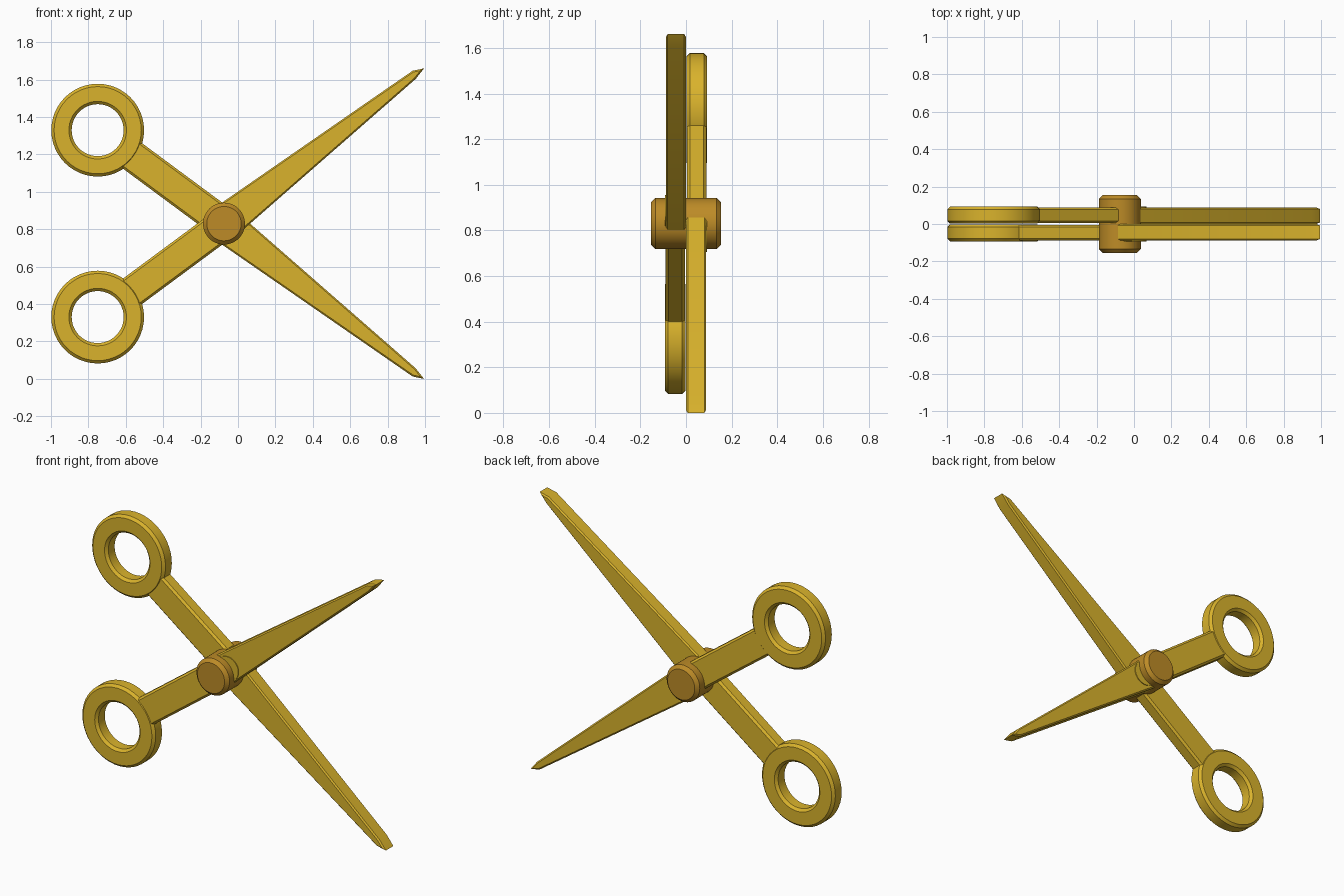
import bpy, bmesh, math
from mathutils import Vector, Matrix

if "Cube" in bpy.data.objects:
    bpy.data.objects.remove(bpy.data.objects["Cube"])

PX, PZ = -0.075, 0.83          # pivot position
ANG = math.radians(36.5)       # opening angle of each half
UX, UZ = math.cos(ANG), math.sin(ANG)


def material(name, rgb):
    m = bpy.data.materials.new(name)
    m.diffuse_color = (*rgb, 1)
    m.use_nodes = True
    m.node_tree.nodes["Principled BSDF"].inputs["Base Color"].default_value = m.diffuse_color
    return m


gold = material("gold", (0.70, 0.45, 0.025))
bronze = material("bronze", (0.51, 0.26, 0.02))


def finish(bm, name, mat):
    bmesh.ops.recalc_face_normals(bm, faces=bm.faces)
    me = bpy.data.meshes.new(name)
    bm.to_mesh(me)
    bm.free()
    me.materials.append(mat)
    ob = bpy.data.objects.new(name, me)
    bpy.context.collection.objects.link(ob)
    bpy.ops.object.select_all(action='DESELECT')
    bpy.context.view_layer.objects.active = ob
    ob.select_set(True)
    bpy.ops.object.shade_smooth_by_angle(angle=math.radians(30))
    return ob


def place(u, n, side):
    """Along/across the half's own axis -> world x, z; side -1 front, 1 back."""
    return PX + u * UX - n * UZ, PZ - side * (u * UZ + n * UX)


def prism(name, outline, y0, y1, side, bevel):
    """Flat outline given thickness, with chamfered front and back rims."""
    bm = bmesh.new()
    loops = []
    for y in (y0, y1):
        vs = []
        for u, n in outline:
            x, z = place(u, n, side)
            vs.append(bm.verts.new((x, side * y, z)))
        bm.faces.new(vs)
        loops.append(vs)
    a, b = loops
    for i in range(len(a)):
        j = (i + 1) % len(a)
        bm.faces.new((a[i], a[j], b[j], b[i]))
    rims = [e for e in bm.edges if abs(e.verts[0].co.y - e.verts[1].co.y) < 1e-6]
    bmesh.ops.bevel(bm, geom=rims, offset=bevel, segments=1, affect='EDGES')
    return finish(bm, name, gold)


def lathe(name, profile, x, z, mat, closed=False, steps=48):
    """Spin (radius, y) points about a y-parallel axis through x, z."""
    bm = bmesh.new()
    vs = [bm.verts.new((x + r, y, z)) for r, y in profile]
    es = [bm.edges.new(p) for p in zip(vs, vs[1:])]
    if closed:
        es.append(bm.edges.new((vs[-1], vs[0])))
    bmesh.ops.spin(bm, geom=vs + es, cent=(x, 0, z), axis=(0, 1, 0),
                   angle=math.tau, steps=steps)
    bmesh.ops.remove_doubles(bm, verts=bm.verts, dist=1e-5)
    return finish(bm, name, mat)


for label, side in (("front", -1), ("back", 1)):
    # tapered blade
    prism(label + "_blade",
          [(0.04, 0.097), (1.297, 0.057), (1.354, 0.031), (1.284, 0.012), (0.04, -0.089)],
          0.0, 0.088, side, 0.008)
    # straight handle bar
    prism(label + "_handle",
          [(-0.66, 0.085), (0.05, 0.085), (0.05, -0.085), (-0.66, -0.085)],
          0.005, 0.089, side, 0.012)
    # finger ring with chamfered rims
    ri, ro, c, y0, y1 = 0.139, 0.248, 0.015, 0.002, 0.093
    ring = [(ri, y0 + c), (ri + c, y0), (ro - c, y0), (ro, y0 + c),
            (ro, y1 - c), (ro - c, y1), (ri + c, y1), (ri, y1 - c)]
    x, z = place(-0.84, 0, side)
    lathe(label + "_finger_ring", [(r, side * y) for r, y in ring], x, z, gold, closed=True)
    # round joint boss at the blade root
    x, z = place(0.083, 0, side)
    lathe(label + "_joint_boss",
          [(0, 0), (0.075, 0), (0.075, side * 0.093), (0, side * 0.093)], x, z, gold)

# pivot pin through both halves
R, H, C = 0.112, 0.154, 0.02
lathe("pivot_pin", [(0, -H), (R - C, -H), (R, -H + C), (R, H - C), (R - C, H), (0, H)],
      PX, PZ, bronze)
